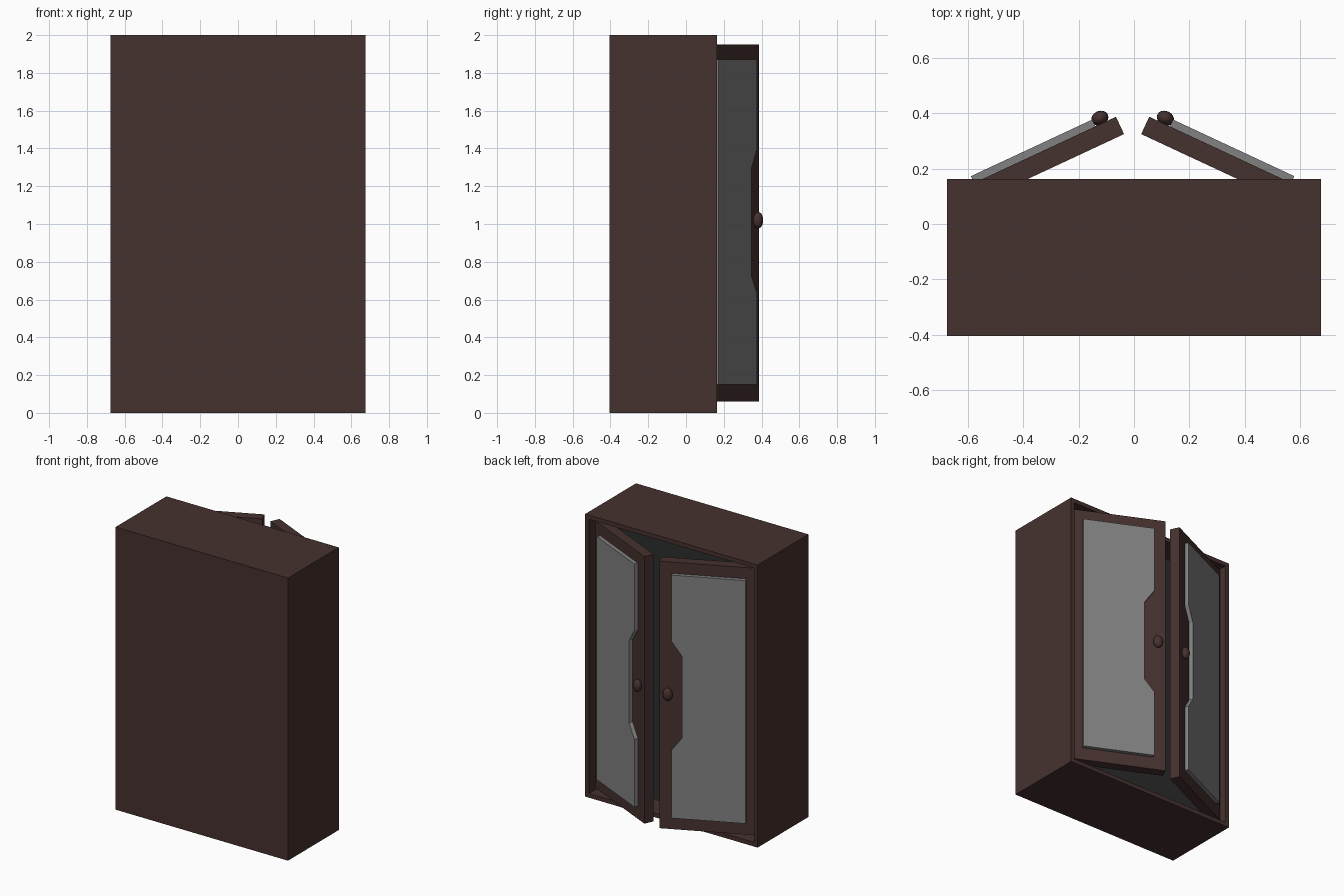
import bpy, bmesh
from math import radians, cos, sin
from mathutils import Matrix, Vector

if "Cube" in bpy.data.objects:
    bpy.data.objects.remove(bpy.data.objects["Cube"])


def material(name, color):
    m = bpy.data.materials.new(name)
    m.diffuse_color = (*color, 1)
    m.use_nodes = True
    m.node_tree.nodes["Principled BSDF"].inputs["Base Color"].default_value = m.diffuse_color
    return m


WOOD = material("dark_wood", (0.06, 0.031, 0.028))
GLASS = material("grey_glass", (0.22, 0.22, 0.22))
DARK = material("dark_interior", (0.025, 0.026, 0.026))


def finish(bm, name, mat, matrix=Matrix()):
    bm.transform(matrix)
    bmesh.ops.recalc_face_normals(bm, faces=bm.faces)
    me = bpy.data.meshes.new(name)
    bm.to_mesh(me)
    bm.free()
    me.materials.append(mat)
    ob = bpy.data.objects.new(name, me)
    bpy.context.collection.objects.link(ob)
    return ob


def prism(name, pts, y0, y1, mat, matrix=Matrix()):
    """Outline in x, z extruded from y0 to y1."""
    bm = bmesh.new()
    face = bm.faces.new([bm.verts.new((x, y0, z)) for x, z in pts])
    new = bmesh.ops.extrude_face_region(bm, geom=[face])["geom"]
    verts = [v for v in new if isinstance(v, bmesh.types.BMVert)]
    bmesh.ops.translate(bm, verts=verts, vec=(0, y1 - y0, 0))
    return finish(bm, name, mat, matrix)


def rect(x0, x1, z0, z1):
    return [(x0, z0), (x1, z0), (x1, z1), (x0, z1)]


# Cabinet case: box with the rear face inset and pushed in
bm = bmesh.new()
W, Y0, Y1 = 0.675, -0.405, 0.163
bmesh.ops.create_cube(bm, size=1, matrix=Matrix.Translation((0, (Y0 + Y1) / 2, 1))
                      @ Matrix.Diagonal((2 * W, Y1 - Y0, 2, 1)))
bm.normal_update()
opening = max(bm.faces, key=lambda f: f.normal.y)
bmesh.ops.inset_region(bm, faces=[opening], thickness=0.042)
bottom = bmesh.ops.extrude_face_region(bm, geom=[opening])["geom"]
bmesh.ops.translate(bm, verts=[v for v in bottom if isinstance(v, bmesh.types.BMVert)],
                    vec=(0, -0.17, 0))
if opening.is_valid:
    bmesh.ops.delete(bm, geom=[opening], context='FACES_ONLY')
finish(bm, "cabinet_case", WOOD)

# Dark panel behind the doors
prism("inner_panel", rect(-0.633, 0.633, 0.042, 1.958), -0.01, 0.0, DARK)

# Doors: local x runs from free edge to hinge, y is outward
a = radians(25)
door = Matrix(((cos(a), sin(a), 0, 0.055), (-sin(a), cos(a), 0, 0.387),
               (0, 0, 1, 0), (0, 0, 0, 1)))
mirror = Matrix.Translation((-0.01, 0, 0)) @ Matrix.Diagonal((-1, 1, 1, 1))
notched = [(0.082, 0.15), (0.565, 0.15), (0.565, 1.87), (0.082, 1.87),
           (0.082, 1.40), (0.15, 1.30), (0.15, 0.72), (0.082, 0.63)]
for side, m in (("right", door), ("left", mirror @ door)):
    prism(side + "_door", rect(0, 0.63, 0.06, 1.95), -0.069, 0, WOOD, m)
    prism(side + "_door_glass", notched, -0.004, 0.027, GLASS, m)
    # Oval knob
    bm = bmesh.new()
    bmesh.ops.create_uvsphere(bm, u_segments=16, v_segments=10, radius=1)
    for f in bm.faces:
        f.smooth = True
    finish(bm, side + "_knob", WOOD, m @ Matrix.Translation((0.055, 0.02, 1.02))
           @ Matrix.Diagonal((0.032, 0.026, 0.044, 1)))
